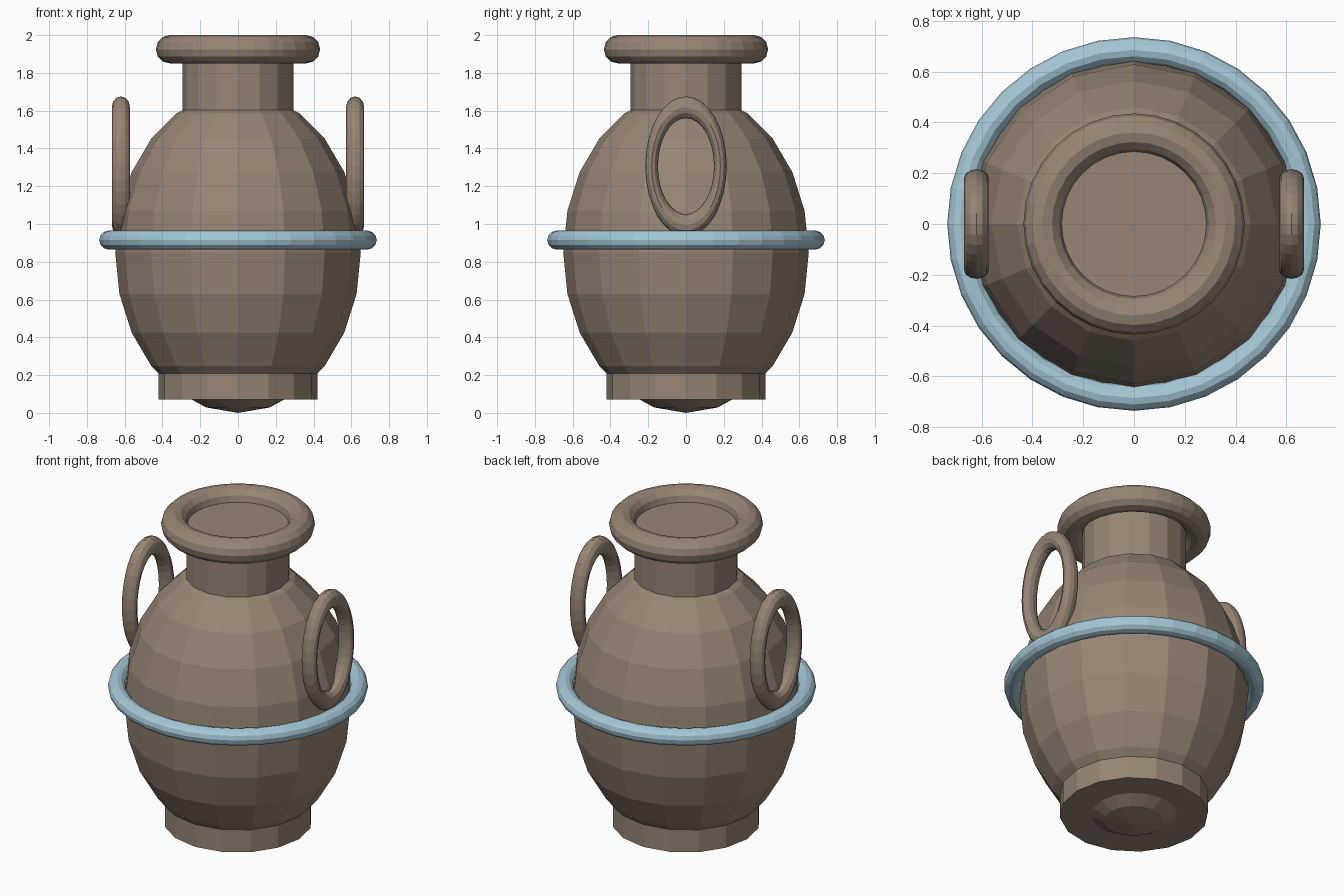
import bpy, math

if "Cube" in bpy.data.objects:
    bpy.data.objects.remove(bpy.data.objects["Cube"])


def material(name, rgb):
    m = bpy.data.materials.new(name)
    m.diffuse_color = (*rgb, 1.0)
    m.use_nodes = True
    m.node_tree.nodes["Principled BSDF"].inputs["Base Color"].default_value = m.diffuse_color
    return m


clay = material("brown_clay", (0.31, 0.235, 0.178))
blue = material("pale_blue", (0.38, 0.58, 0.68))


def finish(name, mat):
    ob = bpy.context.object
    ob.name = name
    ob.data.materials.append(mat)
    return ob


def cylinder(name, radius, z0, z1, mat):
    bpy.ops.mesh.primitive_cylinder_add(vertices=16, radius=radius, depth=z1 - z0,
                                        location=(0, 0, (z0 + z1) / 2))
    return finish(name, mat)


def ring(name, major, minor, loc, mat, rot=(0, 0, 0)):
    bpy.ops.mesh.primitive_torus_add(major_radius=major, minor_radius=minor,
                                     major_segments=32, minor_segments=12,
                                     location=loc, rotation=rot)
    return finish(name, mat)


# egg-shaped body
bpy.ops.mesh.primitive_uv_sphere_add(segments=16, ring_count=12, radius=1, location=(0, 0, 0.85))
finish("body", clay).scale = (0.65, 0.65, 0.85)

# foot, neck and rolled lip
cylinder("foot", 0.42, 0.07, 0.215, clay)
cylinder("neck", 0.295, 1.45, 1.925, clay)
ring("lip", 0.36, 0.075, (0, 0, 1.925), clay)

# painted band around the belly
ring("belly_band", 0.685, 0.05, (0, 0, 0.915), blue)

# oval handles; local x becomes z after the turn about y
for side, name in ((-1, "left_handle"), (1, "right_handle")):
    handle = ring(name, 0.26, 0.048, (side * 0.62, 0, 1.306), clay, (0, math.pi / 2, 0))
    handle.scale = (1.2, 0.7, 1.0)
